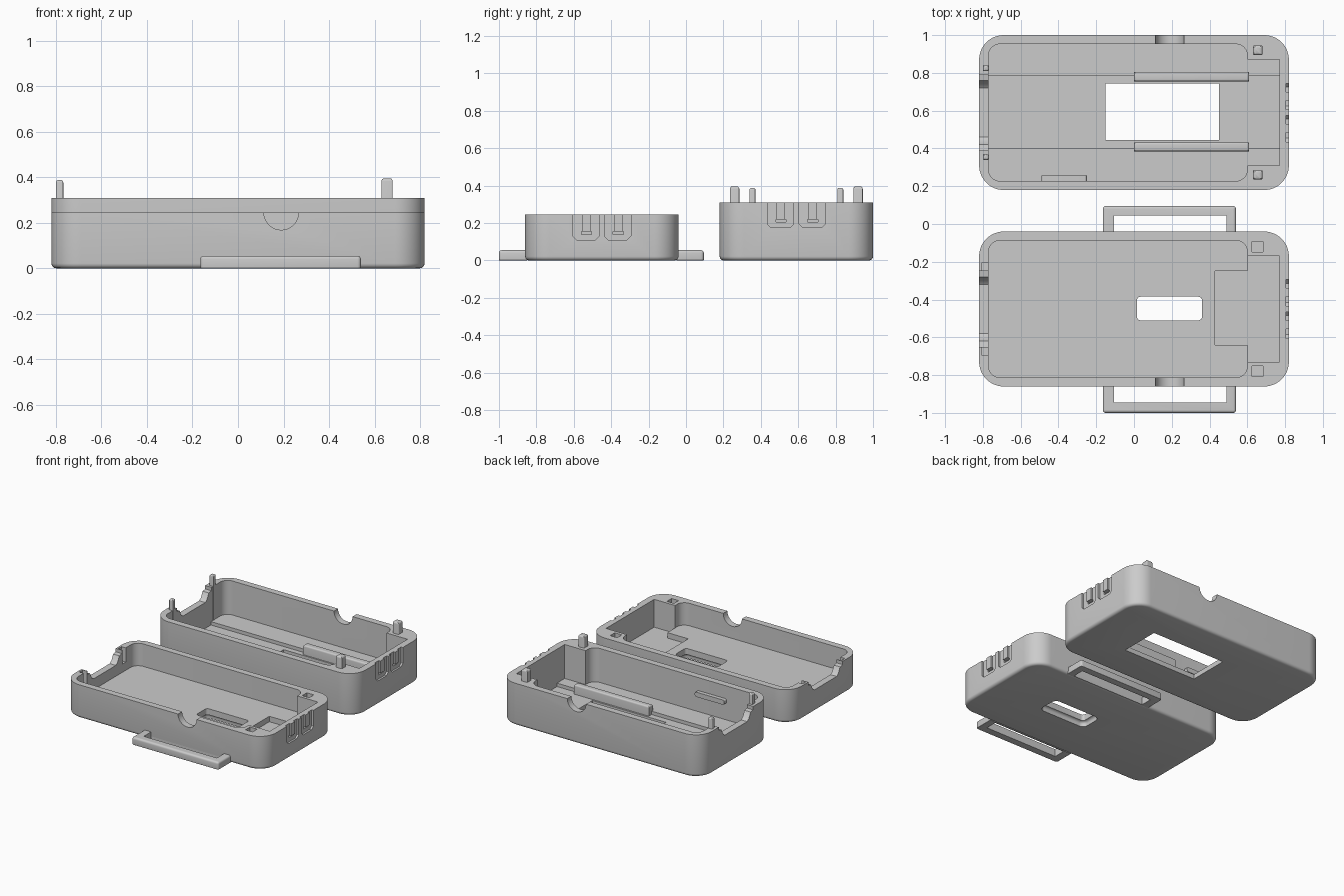
import bpy, bmesh, math
from mathutils import Vector

if "Cube" in bpy.data.objects:
    bpy.data.objects.remove(bpy.data.objects["Cube"])

grey = bpy.data.materials.new("plain_grey")
grey.diffuse_color = (0.6, 0.6, 0.6, 1)
grey.use_nodes = True
grey.node_tree.nodes["Principled BSDF"].inputs["Base Color"].default_value = grey.diffuse_color


def rounded(x0, x1, y0, y1, r, n=8):
    """Outline of a rounded rectangle."""
    if r <= 0:
        return [(x0, y0), (x1, y0), (x1, y1), (x0, y1)]
    pts = []
    for i, (cx, cy) in enumerate([(x1 - r, y1 - r), (x0 + r, y1 - r),
                                  (x0 + r, y0 + r), (x1 - r, y0 + r)]):
        for k in range(n + 1):
            a = math.pi / 2 * (i + k / n)
            pts.append((cx + r * math.cos(a), cy + r * math.sin(a)))
    return pts


def prism(name, outline, a, b, axis='z', low=0, high=0):
    """Extrude an outline along an axis; low/high round the end rims."""
    put = {'z': lambda u, v, w: (u, v, w),
           'x': lambda u, v, w: (w, u, v),
           'y': lambda u, v, w: (u, w, v)}[axis]
    bm = bmesh.new()
    f = bm.faces.new([bm.verts.new(put(u, v, a)) for u, v in outline])
    ext = bmesh.ops.extrude_face_region(bm, geom=[f])['geom']
    shift = Vector(put(0, 0, b - a))
    bmesh.ops.translate(bm, vec=shift, verts=[g for g in ext if isinstance(g, bmesh.types.BMVert)])
    bmesh.ops.recalc_face_normals(bm, faces=bm.faces)
    k = 'xyz'.index(axis)
    for level, r in ((a, low), (b, high)):
        if r:
            edges = [e for e in bm.edges if all(abs(v.co[k] - level) < 1e-5 for v in e.verts)]
            bmesh.ops.bevel(bm, geom=edges, offset=r, segments=4, profile=0.5, affect='EDGES')
    me = bpy.data.meshes.new(name)
    bm.to_mesh(me)
    bm.free()
    me.materials.append(grey)
    ob = bpy.data.objects.new(name, me)
    bpy.context.collection.objects.link(ob)
    return ob


def box(name, x0, x1, y0, y1, z0, z1, r=0, high=0):
    return prism(name, rounded(x0, x1, y0, y1, r), z0, z1, 'z', 0, high)


def cut(target, cutter):
    cutter.hide_render = True
    m = target.modifiers.new("cut", 'BOOLEAN')
    m.operation, m.solver, m.object = 'DIFFERENCE', 'EXACT', cutter
    bpy.context.view_layer.objects.active = target
    bpy.ops.object.modifier_apply(modifier=m.name)
    bpy.data.objects.remove(cutter)


def smooth(ob):
    bpy.ops.object.select_all(action='DESELECT')
    ob.select_set(True)
    bpy.context.view_layer.objects.active = ob
    bpy.ops.object.shade_smooth_by_angle(angle=math.radians(30))


def shell(name, cy, h, floor, notch_y):
    """Tray with cavity, finger notch, strap notch and hook recesses."""
    s = prism(name, rounded(-.82, .82, cy - .41, cy + .41, .13, 12), 0, h, 'z', .022)
    top = h + .05
    cut(s, box("cavity", -.77, .6, cy - .3625, cy + .3625, floor, top, .06))
    cut(s, box("end_cavity", .55, .77, cy - .28, cy + .28, floor, top))
    # half-round finger notch in a long wall
    disc = [(.19 + .076 * math.cos(i * math.pi / 16), h + .076 * math.sin(i * math.pi / 16))
            for i in range(32)]
    cut(s, prism("finger_notch", disc, notch_y - .07, notch_y + .07, 'y'))
    # sloped notch in the left wall
    d = h - .085
    slope = [(cy - .20, top), (cy - .20, h - .025), (cy - .17, h - .03), (cy - .15, d + .015),
             (cy - .13, d), (cy + .13, d), (cy + .15, d + .015), (cy + .17, h - .03),
             (cy + .20, h - .025), (cy + .20, top)]
    cut(s, prism("strap_notch", slope, -.9, -.74, 'x'))
    # two U-shaped hook recesses on the right wall
    for i, y0 in enumerate((cy - .155, cy + .015)):
        y1, z0 = y0 + .14, h - .135
        u = [(y0, top), (y0, z0 + .02), (y0 + .02, z0), (y1 - .02, z0), (y1, z0 + .02),
             (y1, top), (y1 - .045, top), (y1 - .045, h - .09), (y0 + .05, h - .09),
             (y0 + .05, top)]
        cut(s, prism("hook_recess", u, .806, .9, 'x'))
        cut(s, box("hook_slot", .785, .9, y0 + .045, y1 - .04, h - .105, h - .09))
    return s


# ---- deep tray (back) ----
CY = .59
deep = shell("deep_tray", CY, .31, .06, 1.0)
cut(deep, box("channel", -.77, .77, CY - .19, CY + .195, .035, .2))
cut(deep, box("window", -.15, .45, .445, .745, -.1, .2))
smooth(deep)
for side, y0, y1 in (("front", .385, .432), ("back", .755, .805)):
    smooth(box(f"{side}_rail", 0, .61, y0, y1, .03, .105, 0, .012))
smooth(prism("wall_ledge", rounded(-.49, -.25, .18, .215, .012), .225, .256, 'y'))
for side, s in (("front", -1), ("back", 1)):
    y = CY + s * .33
    smooth(box(f"{side}_large_peg", .63, .68, y - .025, y + .025, .05, .395, .006, .012))
    y = CY + s * .235
    smooth(box(f"{side}_small_peg", -.80, -.768, y - .016, y + .016, .05, .388, .006, .01))

# ---- shallow tray (front) ----
CY = -.45
shallow = shell("shallow_tray", CY, .245, .08, -.86)
cut(shallow, box("pocket", .43, .62, -.64, -.25, .04, .2))
cut(shallow, box("end_pocket", .6, .77, CY - .28, CY + .28, .04, .2))
cut(shallow, box("slot_window", .015, .36, -.51, -.385, -.1, .2, .02))
cut(shallow, prism("slot_flare", rounded(-.005, .38, -.53, -.365, .04), -.05, .035, 'z', 0, .02))
for s in (-1, 1):
    y = CY + s * .33
    cut(shallow, box("peg_hole", .625, .682, y - .027, y + .027, .14, .4))
    y = CY + s * .225
    cut(shallow, box("small_peg_hole", -.805, -.765, y - .02, y + .02, .14, .4))
smooth(shallow)

# ---- strap loops on both sides of the shallow tray ----
for name, y0, y1, h0, h1 in (("front_loop", -1, -.82, -.945, -.86),
                             ("back_loop", -.08, .095, -.04, .045)):
    loop = prism(name, rounded(-.165, .54, y0, y1, .015, 4), 0, .055, 'z', .004, .014)
    cut(loop, box("loop_hole", -.105, .49, h0, h1, -.1, .2))
    # trim the part that would reach inside the tray
    cut(loop, box("loop_trim", -.3, .7, -.85, -.05, -.1, .2))
    smooth(loop)
